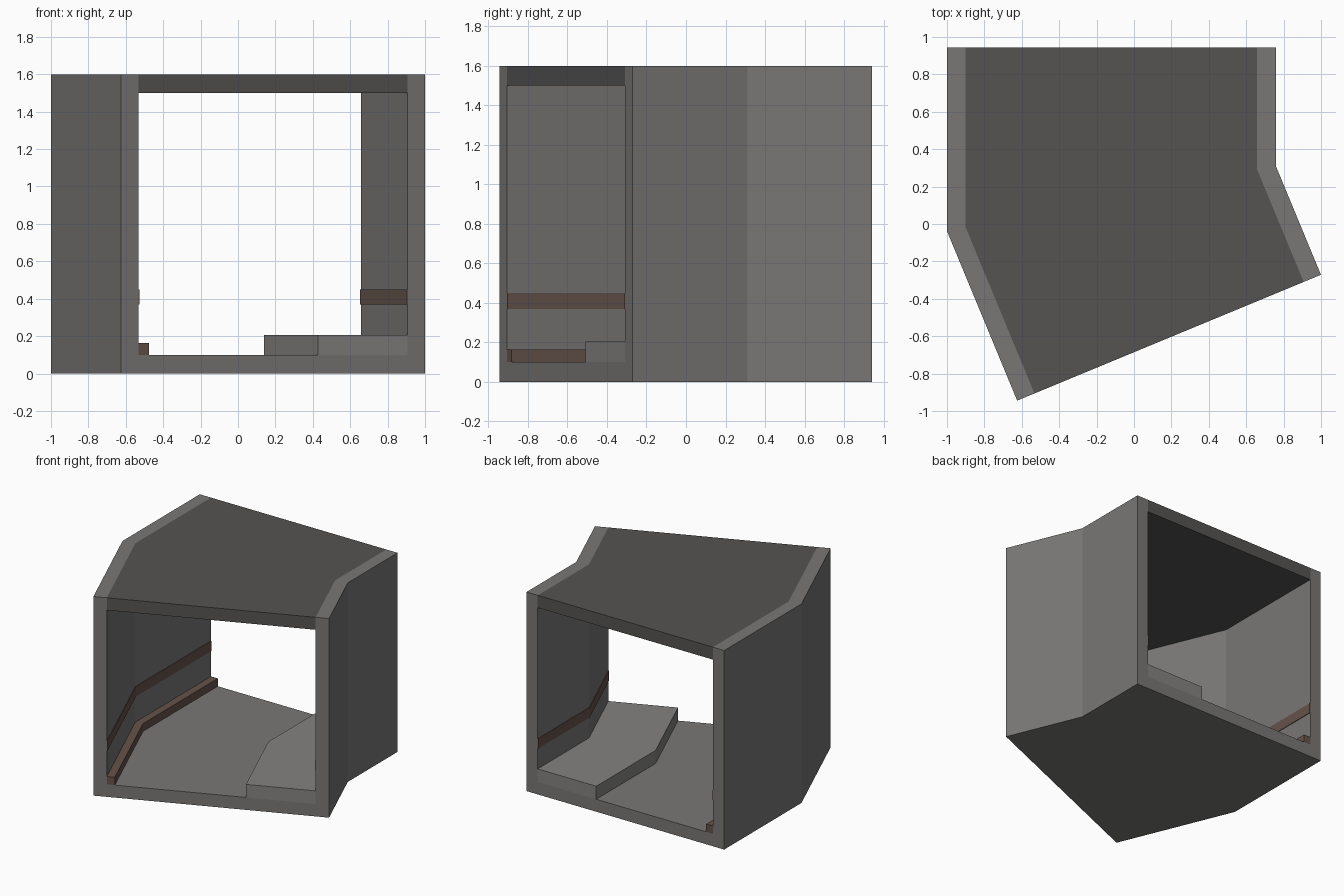
import bpy, bmesh
from math import sin, cos, tan, radians

if "Cube" in bpy.data.objects:
    bpy.data.objects.remove(bpy.data.objects["Cube"])

BEND = radians(22.5)      # angle between the two legs
LEG = 0.981               # left-hand leg length
WIDTH = 1.758
X0, Y0 = -1.0, -0.038     # outer left bend corner
HEIGHT = 1.6
T = 0.1                   # shell thickness


def material(name, rgb):
    mat = bpy.data.materials.new(name)
    mat.diffuse_color = (*rgb, 1)
    mat.use_nodes = True
    mat.node_tree.nodes["Principled BSDF"].inputs["Base Color"].default_value = mat.diffuse_color
    return mat


wall_mat = material("wall_grey", (0.19, 0.185, 0.18))
ceiling_mat = material("ceiling_dark", (0.09, 0.087, 0.085))
walkway_mat = material("walkway_grey", (0.23, 0.225, 0.22))
trim_mat = material("trim_brown", (0.13, 0.085, 0.07))


def stations(u):
    """Back end, bend and front end of the passage at distance u from its left side."""
    front = (X0 + LEG * sin(BEND) + u * cos(BEND),
             Y0 - LEG * cos(BEND) + u * sin(BEND))
    return [(X0 + u, Y0 + LEG), (X0 + u, Y0 + u * tan(BEND / 2)), front]


def sweep(name, u0, u1, z0, z1, mat):
    """Rectangular section carried round the bend."""
    outline = stations(u0) + stations(u1)[::-1]
    bm = bmesh.new()
    face = bm.faces.new([bm.verts.new((x, y, z0)) for x, y in outline])
    top = bmesh.ops.extrude_face_region(bm, geom=[face])["geom"]
    verts = [g for g in top if isinstance(g, bmesh.types.BMVert)]
    bmesh.ops.translate(bm, verts=verts, vec=(0, 0, z1 - z0))
    bmesh.ops.recalc_face_normals(bm, faces=bm.faces)
    mesh = bpy.data.meshes.new(name)
    bm.to_mesh(mesh)
    bm.free()
    mesh.materials.append(mat)
    obj = bpy.data.objects.new(name, mesh)
    bpy.context.collection.objects.link(obj)
    return obj


inner = WIDTH - T

# Shell: floor, side walls and ceiling
sweep("floor", 0, WIDTH, 0, T, wall_mat)
sweep("left_wall", 0, T, T, HEIGHT, wall_mat)
sweep("right_wall", inner, WIDTH, T, HEIGHT, wall_mat)
sweep("ceiling", T, inner, HEIGHT - T, HEIGHT, ceiling_mat)

# Raised walkway along the right wall
sweep("walkway", inner - 0.52, inner, T, 0.205, walkway_mat)

# Kerb along the left wall
sweep("kerb", T, T + 0.06, T, 0.163, trim_mat)

# Thin stripe on both walls
sweep("left_stripe", T, T + 0.005, 0.37, 0.45, trim_mat)
sweep("right_stripe", inner - 0.005, inner, 0.37, 0.45, trim_mat)
